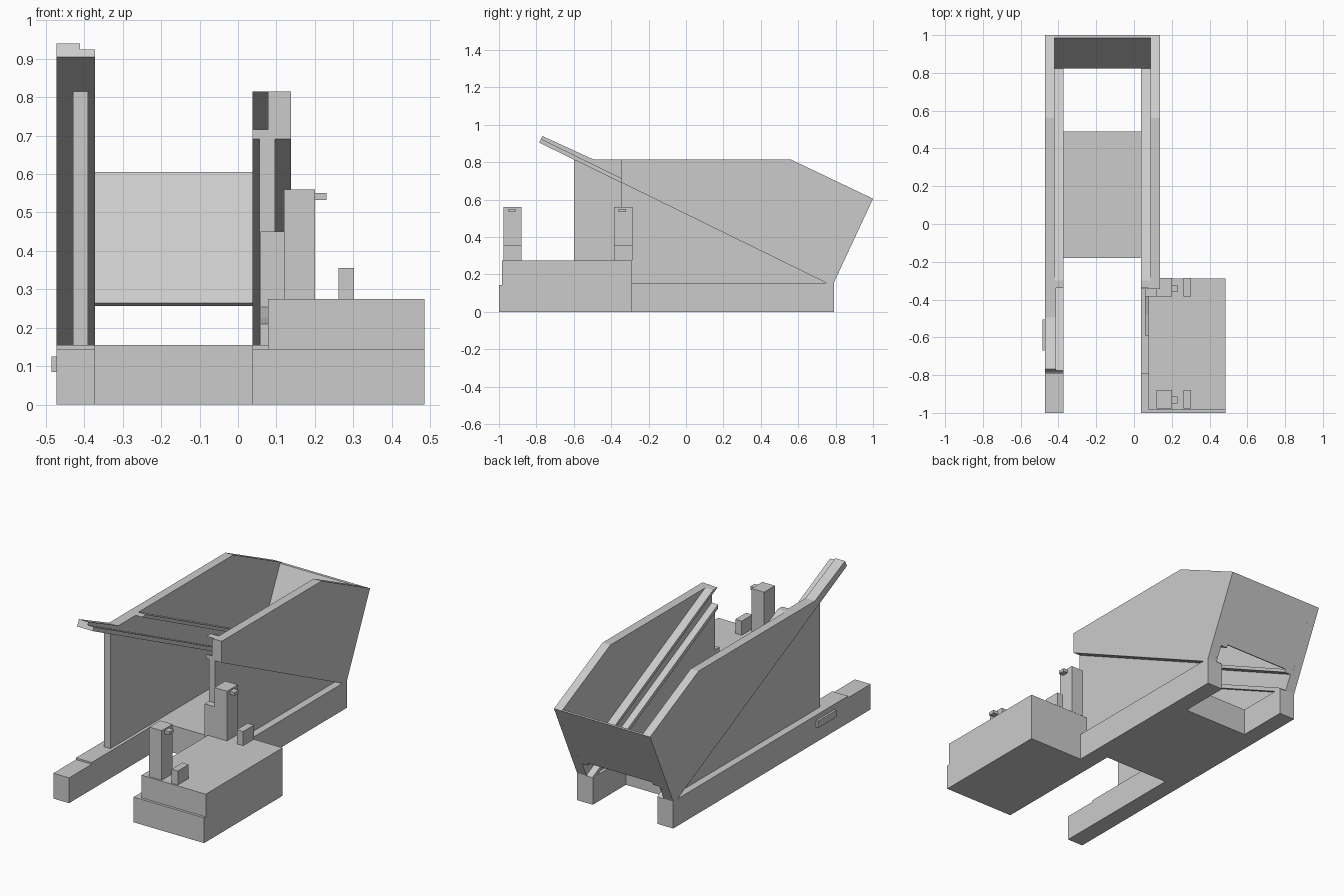
import bpy
import bmesh

if "Cube" in bpy.data.objects:
    bpy.data.objects.remove(bpy.data.objects["Cube"], do_unlink=True)

grey = bpy.data.materials.new("plain grey")
grey.use_nodes = True
tone = (0.6, 0.6, 0.6, 1)
grey.diffuse_color = tone
grey.node_tree.nodes["Principled BSDF"].inputs["Base Color"].default_value = tone


def prism(name, x0, x1, profile):
    """Extrude a (y, z) outline from x0 to x1."""
    bm = bmesh.new()
    face = bm.faces.new([bm.verts.new((x0, y, z)) for y, z in profile])
    ext = bmesh.ops.extrude_face_region(bm, geom=[face])["geom"]
    bmesh.ops.translate(bm, vec=(x1 - x0, 0, 0),
                        verts=[v for v in ext if isinstance(v, bmesh.types.BMVert)])
    bmesh.ops.recalc_face_normals(bm, faces=bm.faces)
    mesh = bpy.data.meshes.new(name)
    bm.to_mesh(mesh)
    bm.free()
    mesh.materials.append(grey)
    ob = bpy.data.objects.new(name, mesh)
    bpy.context.collection.objects.link(ob)
    return ob


def box(name, x0, x1, y0, y1, z0, z1):
    return prism(name, x0, x1, [(y0, z0), (y1, z0), (y1, z1), (y0, z1)])


INNER = {"left": 0.038, "right": -0.372}
TOP = 0.815


def diagonal(y, rise=0):
    """Height of the sloping guide at depth y."""
    return 0.155 - 0.49 * (y - 0.75) + rise


# Matching rails, walls and sloping guides; depths u run outward from the inner edge
for side, inner in INNER.items():
    sign = 1 if side == "left" else -1

    def part(name, u0, u1, profile):
        prism(side + "_" + name, inner + sign * u0, inner + sign * u1, profile)

    part("rail", 0, 0.1, [(-1, 0), (0.79, 0), (0.79, 0.155), (-0.795, 0.155),
                          (-0.795, 0.145), (-1, 0.145)])

    # The right guide runs on past the wall as a loading slide
    if side == "left":
        start, wall_y = -0.345, -0.345
        nose = [(start, diagonal(start)), (start, TOP)]
        lip = nose
        floor_nose = [(start, diagonal(start)), (start, diagonal(start, 0.024))]
    else:
        start, wall_y = -0.785, -0.6
        nose = [(start, 0.905), (-0.767, 0.94), (-0.495, TOP)]
        lip = nose + [(-0.34, TOP)]
        floor_nose = [(start, 0.905), (-0.775, 0.925)]

    part("lower_wall", 0.018, 0.058, [(wall_y, 0.155), (wall_y, diagonal(wall_y, 0.005)),
                                      (0.75, 0.16), (0.75, 0.155)])
    part("hopper_wall", 0.05, 0.1, nose + [(0.56, TOP), (1, 0.605),
                                           (0.79, 0.155), (0.75, 0.155)])
    part("slot_back", 0.04, 0.05, lip + [(0.83, 0.24), (0.79, 0.155), (0.75, 0.155)])
    part("slot_floor", 0, 0.04, floor_nose + [(0.785, 0.162), (0.79, 0.155), (0.75, 0.155)])
    part("slot_cover", 0, 0.05, [(-0.34, TOP), (-0.30, TOP), (0.837, 0.256), (0.83, 0.24)])

# Leaning end panel and the block joining the rails
prism("end_panel", INNER["right"] - 0.1, INNER["left"] + 0.1,
      [(1, 0.605), (0.984, 0.605), (0.822, 0.264), (0.837, 0.256)])
box("cross_block", INNER["right"], INNER["left"], -0.18, 0.49, 0, 0.155)

# Control cabinet
box("cabinet_base", 0.1, 0.485, -1, -0.288, 0, 0.145)
box("cabinet_top", 0.078, 0.485, -0.985, -0.288, 0.145, 0.275)
box("wall_bracket", 0.058, 0.12, -0.385, -0.345, 0.155, 0.45)
prism("cabinet_side_cover", 0.058, 0.078,
      [(-0.59, 0.155), (-0.59, 0.21), (-0.48, 0.225), (-0.38, 0.255), (-0.345, 0.155)])

# Posts with a small nub and a stop block beside each
for name, y0, nub_y in (("front", -0.977, -0.95), ("rear", -0.385, -0.36)):
    y1 = y0 + 0.098
    box(name + "_post", 0.12, 0.2, y0, y1, 0.275, 0.56)
    box(name + "_nub", 0.2, 0.23, nub_y, nub_y + 0.038, 0.533, 0.551)
    box(name + "_stop", 0.262, 0.302, y0, y1, 0.275, 0.356)

# Plain raised plate on the right rail
box("rail_plate", -0.485, -0.472, -0.67, -0.505, 0.085, 0.125)
